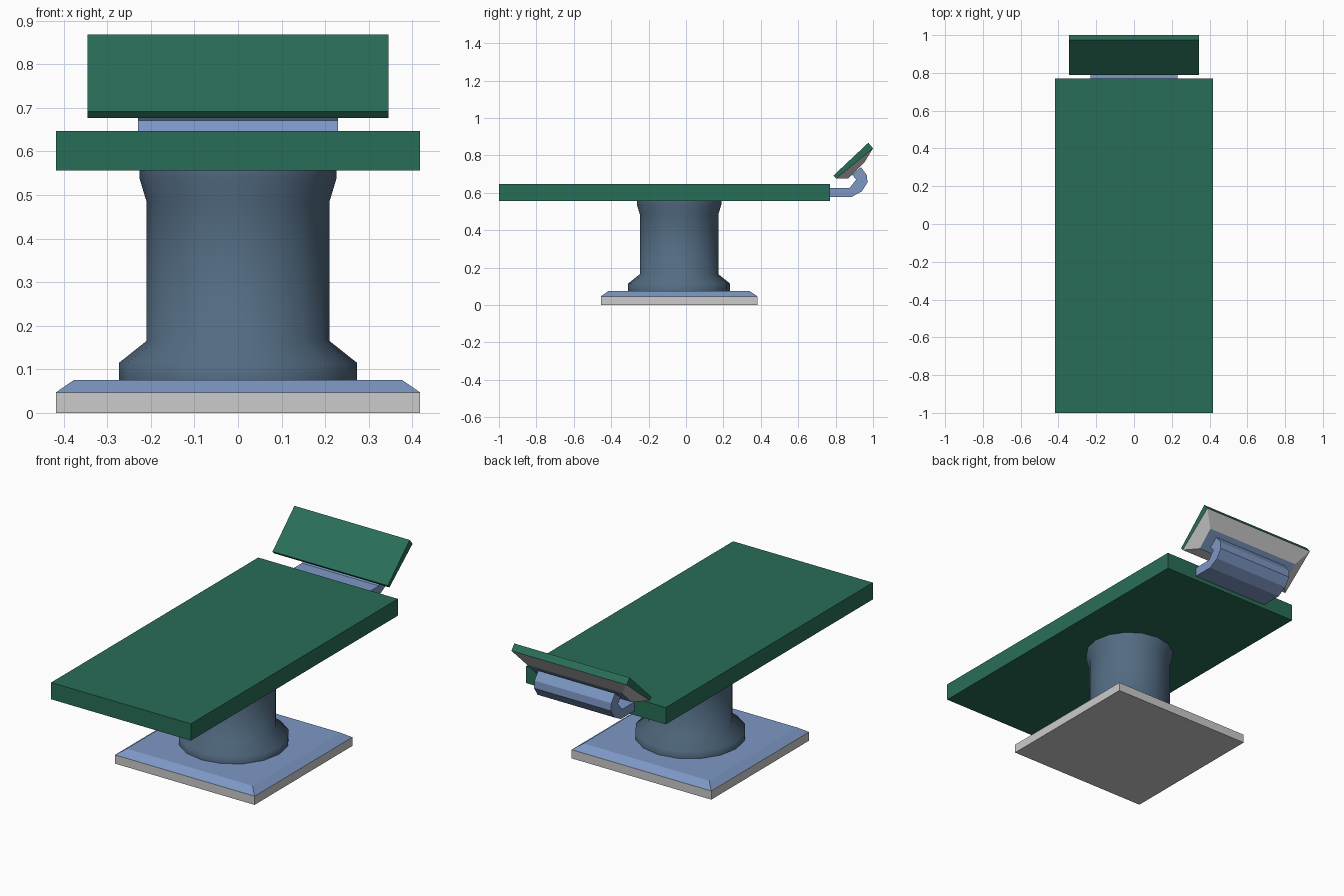
import bpy, bmesh, math

if "Cube" in bpy.data.objects:
    bpy.data.objects.remove(bpy.data.objects["Cube"])


def material(name, rgb):
    m = bpy.data.materials.new(name)
    m.diffuse_color = (*rgb, 1)
    m.use_nodes = True
    m.node_tree.nodes["Principled BSDF"].inputs["Base Color"].default_value = m.diffuse_color
    return m


GREEN = material("green_padding", (0.022, 0.155, 0.098))
BLUE = material("blue_metal", (0.205, 0.312, 0.55))
STEEL = material("dark_steel", (0.085, 0.148, 0.223))
GREY = material("grey", (0.7, 0.7, 0.7))
YC = -0.037  # pedestal centre


def finish(name, bm, mats):
    bmesh.ops.recalc_face_normals(bm, faces=bm.faces)
    me = bpy.data.meshes.new(name)
    bm.to_mesh(me)
    bm.free()
    for m in mats:
        me.materials.append(m)
    ob = bpy.data.objects.new(name, me)
    bpy.context.collection.objects.link(ob)
    return ob


def extrude_x(name, profile, half, mat):
    """Extrude a (y, z) outline symmetrically along x."""
    bm = bmesh.new()
    f = bm.faces.new([bm.verts.new((-half, y, z)) for y, z in profile])
    r = bmesh.ops.extrude_face_region(bm, geom=[f])
    for v in r["geom"]:
        if isinstance(v, bmesh.types.BMVert):
            v.co.x = half
    return finish(name, bm, [mat])


def loft(name, rings, mats, cap_mat=0):
    """Bridge successive closed rings of points and cap both ends."""
    bm = bmesh.new()
    vs = [[bm.verts.new(p) for p in ring] for ring in rings]
    n = len(vs[0])
    for a, b in zip(vs, vs[1:]):
        for i in range(n):
            j = (i + 1) % n
            bm.faces.new((a[i], a[j], b[j], b[i]))
    bm.faces.new(vs[0])
    bm.faces.new(vs[-1]).material_index = cap_mat
    return finish(name, bm, mats)


def square(h, z):
    return [(sx * h, YC + sy * h, z) for sx, sy in ((-1, -1), (1, -1), (1, 1), (-1, 1))]


def circle(r, z, n=16):
    return [(r * math.cos(2 * math.pi * i / n), YC + r * math.sin(2 * math.pi * i / n), z)
            for i in range(n)]


def tilted(half, low, high):
    """Rectangle spanning x between a low and a high (y, z) edge."""
    return [(-half, *low), (half, *low), (half, *high), (-half, *high)]


# Base plate with chamfered cover
loft("base_plate", [square(0.418, 0), square(0.418, 0.047)], [GREY])
loft("base_cover", [square(0.418, 0.047), square(0.376, 0.076)], [BLUE])

# Round pedestal
column = loft("pedestal", [circle(r, z) for r, z in (
    (0.273, 0.076), (0.273, 0.115), (0.21, 0.165),
    (0.21, 0.485), (0.226, 0.538), (0.226, 0.557))], [STEEL])
bpy.context.view_layer.objects.active = column
column.select_set(True)
bpy.ops.object.shade_smooth_by_angle(angle=math.radians(65))

# Table top
extrude_x("table_top", [(-1, 0.556), (0.77, 0.556), (0.77, 0.647), (-1, 0.647)], 0.418, GREEN)

# Curved headrest bracket
extrude_x("headrest_bracket", [
    (0.768, 0.578), (0.885, 0.578), (0.94, 0.608), (0.97, 0.655), (0.967, 0.695),
    (0.935, 0.737), (0.888, 0.697), (0.91, 0.671), (0.875, 0.627), (0.768, 0.627)], 0.23, BLUE)

# Headrest pad and its tapered backing
low, high = (0.802, 0.677), (1.0, 0.838)
loft("headrest_pad", [tilted(0.345, (0.788, 0.692), (0.975, 0.868)),
                      tilted(0.345, low, high)], [GREEN])
loft("headrest_backing", [tilted(0.345, low, high),
                          tilted(0.285, (0.868, 0.678), (0.952, 0.76))], [GREY, BLUE], 1)
